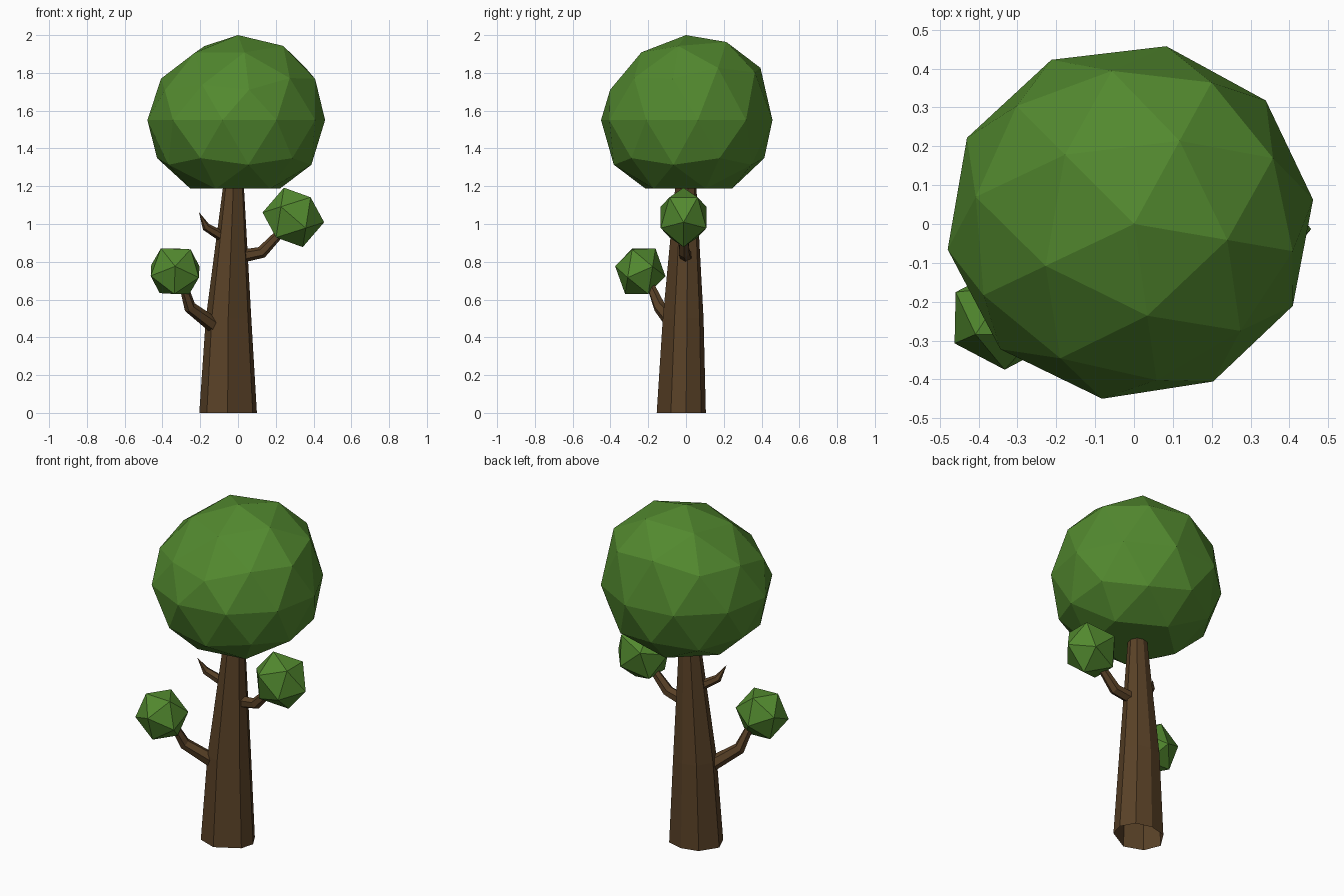
import bpy, bmesh
from math import radians, cos, sin, tau, atan2
from mathutils import Matrix, Vector

if "Cube" in bpy.data.objects:
    bpy.data.objects.remove(bpy.data.objects["Cube"])


def material(name, rgb):
    m = bpy.data.materials.new(name)
    m.diffuse_color = (*rgb, 1)
    m.use_nodes = True
    m.node_tree.nodes["Principled BSDF"].inputs["Base Color"].default_value = m.diffuse_color
    return m


BARK = material("bark", (0.10, 0.053, 0.02))
LEAF = material("leaf", (0.085, 0.25, 0.028))


def finish(bm, name, mat):
    bmesh.ops.recalc_face_normals(bm, faces=bm.faces)
    me = bpy.data.meshes.new(name)
    bm.to_mesh(me)
    bm.free()
    me.materials.append(mat)
    ob = bpy.data.objects.new(name, me)
    bpy.context.collection.objects.link(ob)
    return ob


def loft(name, rings):
    """Open tube through equally sized rings of points."""
    bm = bmesh.new()
    rows = [[bm.verts.new(p) for p in ring] for ring in rings]
    n = len(rows[0])
    for a, b in zip(rows, rows[1:]):
        for i in range(n):
            j = (i + 1) % n
            bm.faces.new((a[i], a[j], b[j], b[i]))
    return finish(bm, name, BARK)


def branch(name, path, radii, sides=6):
    pts = [Vector(p) for p in path]
    rings = []
    for i, (p, r) in enumerate(zip(pts, radii)):
        d = (pts[min(i + 1, len(pts) - 1)] - pts[max(i - 1, 0)]).normalized()
        u = d.cross(Vector((0, 1, 0))).normalized()
        v = d.cross(u)
        rings.append([p + r * (cos(tau * k / sides) * u + sin(tau * k / sides) * v)
                      for k in range(sides)])
    return loft(name, rings)


def leaf_ball(name, centre, radius, turn, squash_y):
    bm = bmesh.new()
    bmesh.ops.create_icosphere(bm, subdivisions=1, radius=radius)
    bm.transform(Matrix.Translation(centre) @ Matrix.Diagonal((1, squash_y, 1, 1)) @ turn)
    return finish(bm, name, LEAF)


# Trunk: uneven octagon, open at the foot, tapering into the crown
foot = [(-0.055, -0.155), (0.078, -0.08), (0.10, 0.0), (0.055, 0.08),
        (-0.04, 0.105), (-0.14, 0.08), (-0.205, -0.02), (-0.165, -0.115)]
levels = [(0, -0.0525, -0.025, 1, 1), (0.5, -0.05, -0.015, 0.79, 0.83),
          (1.25, -0.022, 0.0, 0.33, 0.40)]
loft("trunk", [[(cx + (x + 0.0525) * sx, cy + (y + 0.025) * sy, z) for x, y in foot]
               for z, cx, cy, sx, sy in levels])

# Branches
branch("left_branch", [(-0.11, -0.05, 0.45), (-0.255, -0.14, 0.56), (-0.29, -0.19, 0.68)],
       [0.042, 0.033, 0.022])
branch("right_branch", [(0.02, 0, 0.83), (0.125, -0.01, 0.85), (0.24, -0.01, 0.97)],
       [0.035, 0.032, 0.022])
branch("twig", [(-0.06, -0.02, 0.92), (-0.17, -0.06, 0.985), (-0.205, -0.087, 1.06)],
       [0.03, 0.022, 0.001])

# Small leaf clusters
leaf_ball("left_leaves", (-0.333, -0.242, 0.75), 0.15,
          Matrix.Rotation(radians(80), 4, 'X') @ Matrix.Rotation(radians(52), 4, 'Z'), 0.9)
leaf_ball("right_leaves", (0.293, -0.013, 1.035), 0.165,
          Matrix.Rotation(radians(99), 4, 'Y'), 0.86)

# Crown: icosphere, slightly lopsided, flattened underneath
bm = bmesh.new()
bmesh.ops.create_icosphere(bm, subdivisions=2, radius=1,
                           matrix=Matrix.Rotation(radians(-10), 4, 'Z'))
for v in bm.verts:
    x, y, z = v.co
    r = 0.475 + 0.012 * cos(atan2(y, x) - radians(150))
    v.co = (x * r, y * r * 0.97, 1.55 + 0.45 * z)
    if 0.1 < z:
        v.co.z += 0.11 * v.co.y + 0.06 * v.co.x
    v.co.z = max(v.co.z, 1.187)
finish(bm, "crown", LEAF)
